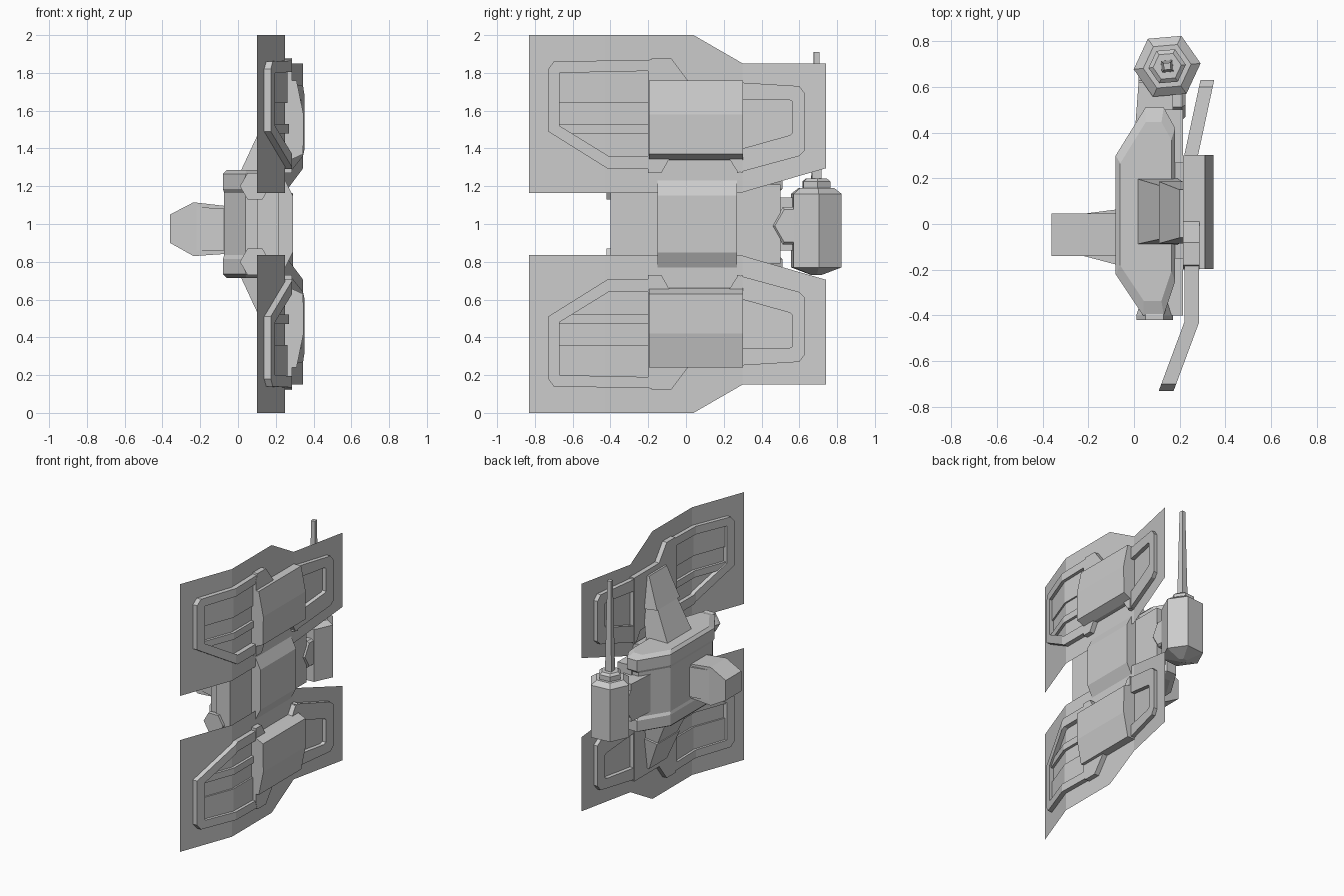
import bpy, bmesh, math
from mathutils import Vector

if "Cube" in bpy.data.objects:
    bpy.data.objects.remove(bpy.data.objects["Cube"])

BENDS = (-0.43, 0.30)


def wing_x(y):
    # sideways position of the bent wing surface
    if y < BENDS[0]:
        return 0.25 + 0.372 * (y - BENDS[0])
    return 0.25 + max(0, y - BENDS[1]) * 0.215


def finish(name, bm, mirror=False, solid=True):
    if solid:
        bmesh.ops.recalc_face_normals(bm, faces=bm.faces[:])
    if mirror:  # copy about z = 1
        dup = bmesh.ops.duplicate(bm, geom=bm.verts[:] + bm.edges[:] + bm.faces[:])["geom"]
        for v in dup:
            if isinstance(v, bmesh.types.BMVert):
                v.co.z = 2 - v.co.z
        bmesh.ops.reverse_faces(bm, faces=[f for f in dup if isinstance(f, bmesh.types.BMFace)])
    me = bpy.data.meshes.new(name)
    bm.to_mesh(me)
    bm.free()
    ob = bpy.data.objects.new(name, me)
    bpy.context.collection.objects.link(ob)
    return ob


def loft(name, rings, mirror=False):
    # closed solid through rings of matching points
    bm = bmesh.new()
    vs = [[bm.verts.new(p) for p in r] for r in rings]
    n = len(vs[0])
    for a, b in zip(vs, vs[1:]):
        for i in range(n):
            j = (i + 1) % n
            bm.faces.new((a[i], a[j], b[j], b[i]))
    bm.faces.new(vs[0][::-1])
    bm.faces.new(vs[-1])
    return finish(name, bm, mirror)


def prism_y(name, pts, y0, y1, mirror=False):
    return loft(name, [[(x, y, z) for x, z in pts] for y in (y0, y1)], mirror)


def box(name, x0, x1, y0, y1, z0, z1, mirror=False):
    return prism_y(name, [(x0, z0), (x1, z0), (x1, z1), (x0, z1)], y0, y1, mirror)


def ngon_ring(n, r, c, axis, turn=0.0):
    out = []
    for i in range(n):
        t = math.radians(turn) + 2 * math.pi * i / n
        a, b = r * math.cos(t), r * math.sin(t)
        d = {"x": (0, a, b), "y": (a, 0, b), "z": (a, b, 0)}[axis]
        out.append(Vector(c) + Vector(d))
    return out


def wing_part(name, outer, lo=0.0, hi=0.0, inner=None):
    # yz outline (optionally a ring), given thickness and bent onto the wing
    bm = bmesh.new()
    o = [bm.verts.new((lo, y, z)) for y, z in outer]
    if inner:
        k = [bm.verts.new((lo, y, z)) for y, z in inner]
        for i in range(len(o)):
            j = (i + 1) % len(o)
            bm.faces.new((o[i], o[j], k[j], k[i]))
    else:
        bm.faces.new(o)
    for y in BENDS:
        bmesh.ops.bisect_plane(bm, geom=bm.verts[:] + bm.edges[:] + bm.faces[:],
                               plane_co=(0, y, 0), plane_no=(0, 1, 0))
    if hi > lo:
        ext = bmesh.ops.extrude_face_region(bm, geom=bm.faces[:], use_keep_orig=True)["geom"]
        for v in ext:
            if isinstance(v, bmesh.types.BMVert):
                v.co.x = hi
    for v in bm.verts:
        v.co.x += wing_x(v.co.y)
    return finish(name, bm, True)


# Wing skins
wing_part("wing_skin", [(-0.83, 2), (0.04, 2), (0.30, 1.85), (0.74, 1.85),
                        (0.74, 1.295), (0.29, 1.165), (-0.83, 1.165)])

# Raised frames and ribs on the wings
wing_part("front_frame",
          [(-0.73, 1.82), (-0.70, 1.86), (-0.17, 1.87), (-0.17, 1.29), (-0.41, 1.29), (-0.73, 1.49)],
          -0.03, 0.035,
          [(-0.67, 1.77), (-0.67, 1.80), (-0.20, 1.81), (-0.20, 1.36), (-0.41, 1.36), (-0.67, 1.52)])
wing_part("rear_frame",
          [(0.27, 1.75), (0.60, 1.73), (0.63, 1.69), (0.63, 1.39), (0.60, 1.36), (0.27, 1.27)],
          -0.03, 0.03,
          [(0.30, 1.66), (0.54, 1.66), (0.56, 1.65), (0.56, 1.48), (0.55, 1.47), (0.30, 1.40)])
wing_part("wing_rib", [(-0.68, 1.48), (-0.18, 1.48), (-0.18, 1.53), (-0.68, 1.53)], -0.02, 0.02)
wing_part("wing_inset", [(-0.68, 1.64), (-0.18, 1.64), (-0.18, 1.81), (-0.68, 1.81)], -0.012, 0.012)

# Wing hubs
wing_part("hub_plate",
          [(-0.20, 1.82), (-0.18, 1.88), (-0.08, 1.88), (0.01, 1.76), (0.30, 1.76), (0.30, 1.27),
           (0.27, 1.28), (0.22, 1.36), (-0.08, 1.36), (-0.13, 1.27), (-0.20, 1.27)], -0.035, 0.037)
prism_y("hub_cover", [(0.22, 1.76), (0.31, 1.76), (0.347, 1.58), (0.345, 1.37), (0.28, 1.34), (0.22, 1.34)],
        -0.197, 0.303, True)

# Struts from fuselage to wings
def rect(x0, x1, y0, y1, z0, z1):
    return [(x0, y0, z0), (x1, y0, z1), (x1, y1, z1), (x0, y1, z0)]

loft("wing_strut", [rect(0.005, 0.19, -0.09, 0.20, 1.26, 1.26),
                    rect(0.14, 0.25, -0.06, 0.16, 1.55, 1.55)], True)
loft("strut_collar", [rect(0.11, 0.25, -0.085, 0.185, 1.50, 1.48),
                      rect(0.20, 0.25, -0.06, 0.15, 1.72, 1.72)], True)

# Fuselage core and upper / lower shells
plan = [(-0.08, -0.22), (-0.08, 0.30), (0.05, 0.51), (0.13, 0.51),
        (0.18, 0.42), (0.18, -0.25), (0.13, -0.40), (0.04, -0.40)]


def plan_ring(z, s):
    return [(0.06 + (x - 0.06) * s, 0.05 + (y - 0.05) * s, z) for x, y in plan]


loft("fuselage_core", [plan_ring(0.82, 0.95), plan_ring(1.18, 0.95)])
loft("fuselage_shell", [plan_ring(1.165, 0.95), plan_ring(1.185, 1), plan_ring(1.265, 1),
                        plan_ring(1.285, 0.86)], True)
box("outer_core", 0.10, 0.215, -0.40, 0.50, 0.79, 1.21)
prism_y("side_block", [(0.18, 0.74), (0.24, 0.75), (0.29, 0.85), (0.29, 1.15), (0.24, 1.25), (0.18, 1.26)],
        -0.15, 0.27)

# Side pod
prism_y("side_pod", [(-0.36, 0.90), (-0.36, 1.05), (-0.235, 1.115), (-0.02, 1.09),
                     (-0.02, 0.845), (-0.235, 0.83)], -0.14, 0.045)
loft("pod_root", [[(-0.22, -0.14, 0.86), (-0.22, 0.045, 0.86), (-0.22, 0.045, 1.09), (-0.22, -0.14, 1.09)],
                  [(-0.05, -0.185, 0.86), (-0.05, 0.067, 0.86), (-0.05, 0.067, 1.08), (-0.05, -0.185, 1.08)]])

# Front nozzles
loft("front_nozzle", [ngon_ring(6, 0.08, (0.09, -0.42, 1.20), "y"),
                      ngon_ring(6, 0.08, (0.09, -0.40, 1.20), "y"),
                      ngon_ring(6, 0.045, (0.09, -0.29, 1.20), "y")], True)

# Rear link and round boss
loft("rear_link", [[(0.0, 0.35, z), (0.17, 0.35, z), (0.17, 0.62, z), (0.02, 0.62, z)] for z in (0.86, 1.14)])
loft("rear_boss", [ngon_ring(6, 0.115, (0.02, 0.57, 0.99), "x"),
                   ngon_ring(6, 0.115, (0.21, 0.57, 0.99), "x"),
                   ngon_ring(6, 0.10, (0.225, 0.57, 0.99), "x")])

# Turret drum and barrel
C = (0.145, 0.69)
loft("turret_drum", [ngon_ring(6, r, (*C, z), "z", 5) for z, r in
                     ((0.73, 0.03), (0.77, 0.147), (1.16, 0.147), (1.19, 0.105))])
loft("turret_cap", [ngon_ring(6, r, (*C, z), "z", 5) for z, r in
                    ((1.18, 0.082), (1.225, 0.082), (1.24, 0.062))])
loft("turret_barrel", [ngon_ring(4, r, (*C, z), "z", 50) for z, r in
                       ((1.23, 0.036), (1.29, 0.034), (1.85, 0.021), (1.91, 0.021))])
